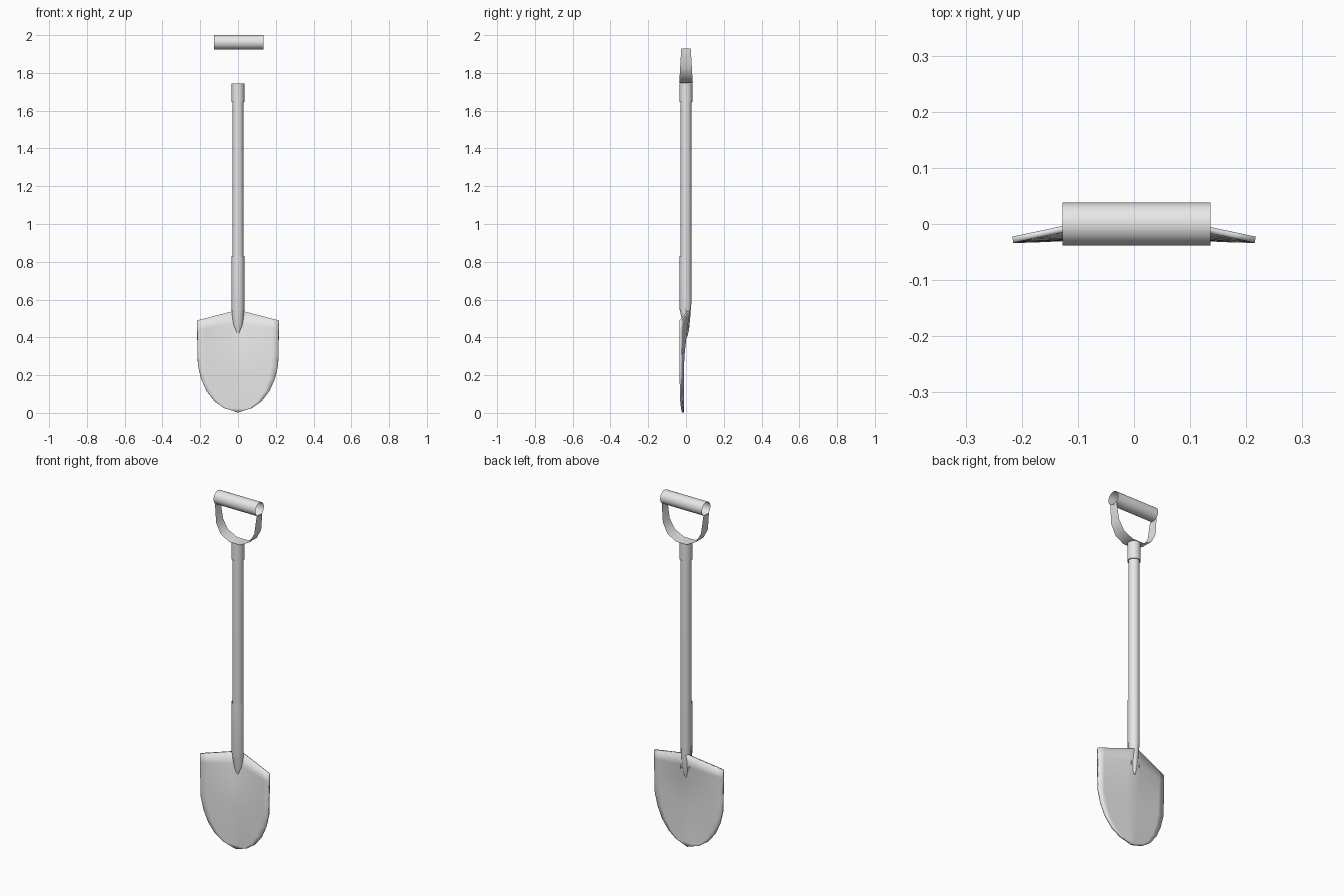
import bpy, bmesh
from math import sin, cos, pi, radians

if "Cube" in bpy.data.objects:
    bpy.data.objects.remove(bpy.data.objects["Cube"])

steel = bpy.data.materials.new("plain_grey")
steel.use_nodes = True
GREY = (0.8, 0.8, 0.8, 1)
steel.diffuse_color = GREY
steel.node_tree.nodes["Principled BSDF"].inputs["Base Color"].default_value = GREY


def finish(name, bm, angle=35):
    bmesh.ops.remove_doubles(bm, verts=bm.verts, dist=1e-5)
    bmesh.ops.recalc_face_normals(bm, faces=bm.faces)
    mesh = bpy.data.meshes.new(name)
    bm.to_mesh(mesh)
    bm.free()
    mesh.materials.append(steel)
    obj = bpy.data.objects.new(name, mesh)
    bpy.context.collection.objects.link(obj)
    bpy.ops.object.select_all(action="DESELECT")
    obj.select_set(True)
    bpy.context.view_layer.objects.active = obj
    bpy.ops.object.shade_smooth_by_angle(angle=radians(angle))
    return obj


def skin(bm, rows, closed=False):
    """Join rows of points with quads."""
    rows = [[bm.verts.new(p) for p in row] for row in rows]
    for a, b in zip(rows, rows[1:]):
        n = len(a)
        for i in range(n if closed else n - 1):
            j = (i + 1) % n
            bm.faces.new((a[i], a[j], b[j], b[i]))
    return rows


def ring(z, r, cy, start=0, sweep=2 * pi, n=16, full=True):
    count = n if full else n + 1
    return [(r * cos(start + sweep * i / n), cy + r * sin(start + sweep * i / n), z)
            for i in range(count)]


# Shaft, tapering to a blunt point behind the blade
bm = bmesh.new()
rows = skin(bm, [ring(*s) for s in ((0.405, 0.006, 0.002), (0.44, 0.014, 0.002),
                                    (0.49, 0.021, 0), (0.59, 0.029, 0), (1.7, 0.029, 0))], True)
bm.faces.new(rows[0])
bm.faces.new(rows[-1])
finish("shaft", bm)

# Collar under the handle
bm = bmesh.new()
rows = skin(bm, [ring(1.645, 0.034, 0), ring(1.745, 0.034, 0)], True)
for r in rows:
    bm.faces.new(r)
finish("handle_collar", bm)

# Half-round socket wrapping the front of the shaft
bm = bmesh.new()
skin(bm, [ring(z, r, cy, pi, pi, 8, False)
          for z, r, cy in ((0.83, 0.034, 0), (0.55, 0.034, 0), (0.45, 0.026, 0.014))])
finish("blade_socket", bm)

# Strap bracket: a thin strip, wider at the collar
bm = bmesh.new()
half = [(0.035, 1.746, 0.036), (0.09, 1.775, 0.034), (0.12, 1.83, 0.031), (0.131, 1.93, 0.025)]
path = [(-x, z, w) for x, z, w in reversed(half)] + half
skin(bm, [[(x + 0.004, -w, z), (x + 0.004, w, z)] for x, z, w in path])
finish("handle_bracket", bm, 50)

# Grip: an open tube across the top
bm = bmesh.new()
skin(bm, [[(x, 0.038 * cos(2 * pi * i / 24), 1.962 + 0.038 * sin(2 * pi * i / 24))
           for i in range(24)] for x in (-0.127, 0.136)], True)
finish("grip", bm)

# Blade: dished sheet; each row is height, half width, edge y, dish depth, centre rise
bm = bmesh.new()
profile = [(0.49, 0.216, -0.028, 0.046, 0.055), (0.44, 0.216, -0.028, 0.036, 0.035),
           (0.38, 0.215, -0.028, 0.024, 0.015), (0.31, 0.214, -0.028, 0.015, 0),
           (0.25, 0.212, -0.028, 0.012, 0), (0.18, 0.195, -0.028, 0.011, 0),
           (0.115, 0.166, -0.027, 0.010, 0), (0.06, 0.123, -0.025, 0.008, 0),
           (0.025, 0.072, -0.021, 0.005, 0), (0.002, 0, -0.016, 0, 0)]
cols = [i / 6 for i in range(-6, 7)]
skin(bm, [[(u * w, ye + d * (1 - abs(u)), z + rise * (1 - abs(u))) for u in cols]
          for z, w, ye, d, rise in profile])
bmesh.ops.dissolve_degenerate(bm, edges=bm.edges, dist=1e-5)
blade = finish("blade", bm)
plate = blade.modifiers.new("thickness", "SOLIDIFY")
plate.thickness = 0.011
plate.offset = 0
# Thickness comes before the smoothing so the rim stays sharp
blade.modifiers.move(len(blade.modifiers) - 1, 0)
bpy.ops.object.shade_smooth_by_angle(angle=radians(35))
